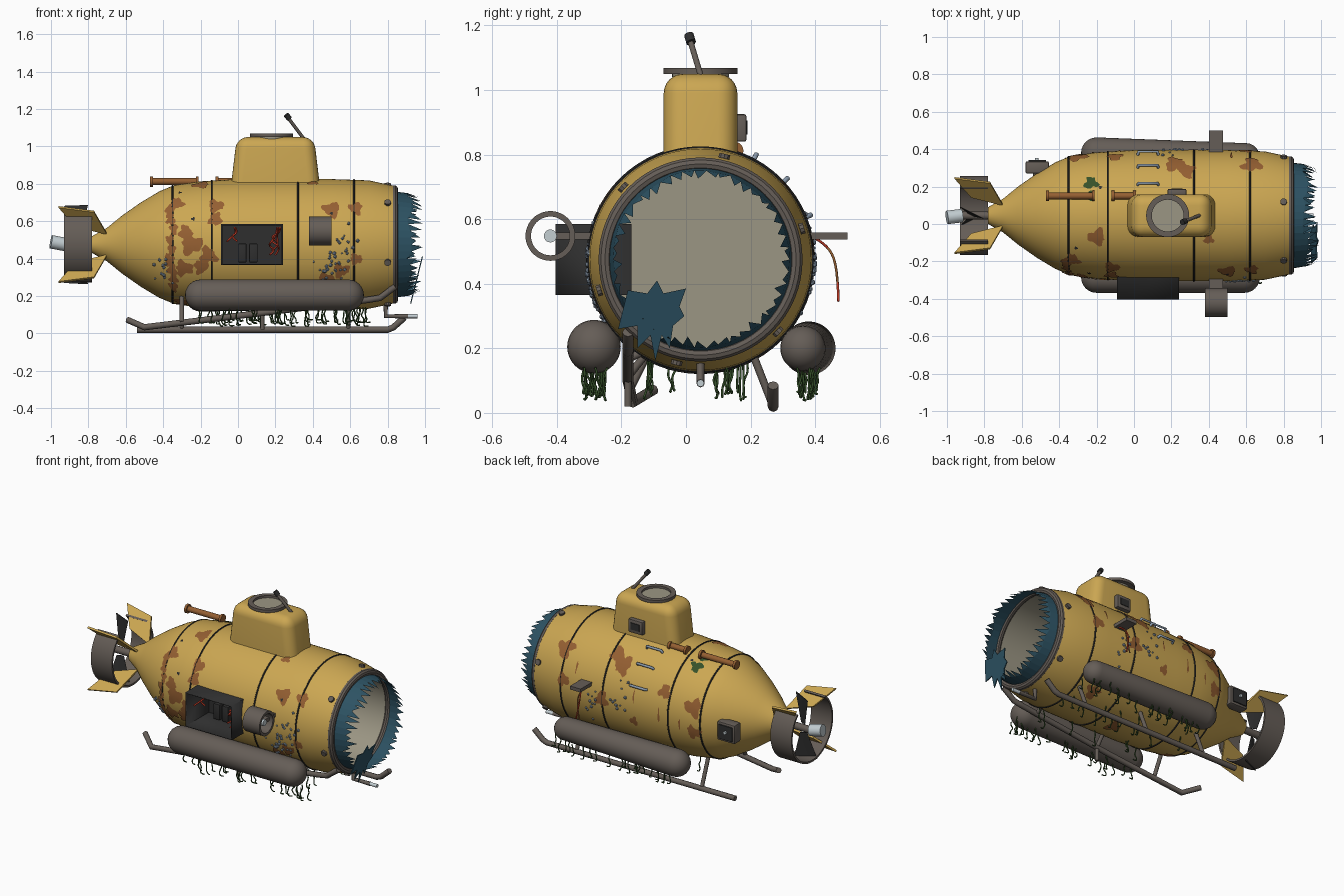
import bpy, bmesh, math, random
from mathutils import Vector, Matrix

random.seed(4)
cube = bpy.data.objects.get("Cube")
if cube:
    bpy.data.objects.remove(cube)


def material(name, *rgb):
    m = bpy.data.materials.new(name)
    m.use_nodes = True
    m.diffuse_color = (*rgb, 1)
    m.node_tree.nodes["Principled BSDF"].inputs["Base Color"].default_value = (*rgb, 1)
    return m


yellow = material("yellow paint", .6, .385, .085)
grey = material("worn grey metal", .13, .11, .095)
beige = material("beige lining", .33, .305, .23)
teal = material("teal glass", .026, .085, .125)
rust = material("rust", .3, .115, .032)
dark = material("dark metal", .028, .028, .028)
red = material("red wire", .55, .045, .02)
green = material("weed green", .035, .08, .022)
light = material("pale metal", .55, .62, .65)
steel = material("blue steel", .26, .33, .42)
CY, CZ = .045, .475


def finish(name, bm, *mats, normals=True):
    if normals:
        bmesh.ops.recalc_face_normals(bm, faces=bm.faces)
    me = bpy.data.meshes.new(name)
    bm.to_mesh(me)
    bm.free()
    for m in mats:
        me.materials.append(m)
    ob = bpy.data.objects.new(name, me)
    bpy.context.collection.objects.link(ob)
    return ob


def revolve(name, profile, mats, centre, axis=(1, 0, 0), arc=(0, 360), loop=False, split=99, n=48):
    """Turn (along, radius) points about an axis; faces from point `split` take the second material."""
    w = Vector(axis).normalized()
    u = Vector((0, 0, 1)).cross(w)
    u = u.normalized() if u.length > .01 else Vector((1, 0, 0))
    v = w.cross(u)
    bm = bmesh.new()
    rows = []
    for i in range(n + 1):
        a = math.radians(arc[0] + (arc[1] - arc[0]) * i / n)
        rows.append([bm.verts.new(Vector(centre) + w * h + (u * math.cos(a) + v * math.sin(a)) * r)
                     for h, r in profile])
    k = len(profile)
    for p, q in zip(rows, rows[1:]):
        for j in range(k if loop else k - 1):
            f = bm.faces.new((p[j], q[j], q[(j + 1) % k], p[(j + 1) % k]))
            f.material_index = int(j >= split)
    if loop and arc[1] - arc[0] < 360:
        bm.faces.new(rows[0])
        bm.faces.new(rows[-1])
    bmesh.ops.remove_doubles(bm, verts=bm.verts, dist=.0001)
    return finish(name, bm, *mats)


def rod(name, a, b, r, mat, n=20):
    d = Vector(b) - Vector(a)
    return revolve(name, [(0, 0), (0, r), (d.length, r), (d.length, 0)], [mat], a, d, n=n)


def ring(name, x, r, t, mat):
    prof = [(t * math.cos(i * math.pi / 5), r + t * math.sin(i * math.pi / 5)) for i in range(10)]
    return revolve(name, prof, [mat], (x, CY, CZ), loop=True, n=64)


def box(name, lo, hi, mat, bevel=0):
    lo, hi = Vector(lo), Vector(hi)
    bm = bmesh.new()
    bmesh.ops.create_cube(bm, size=1, matrix=Matrix.Translation((lo + hi) / 2) @ Matrix.Diagonal((*(hi - lo), 1)))
    if bevel:
        bmesh.ops.bevel(bm, geom=bm.edges[:], offset=bevel, segments=2, affect='EDGES', profile=.5)
    return finish(name, bm, mat)


def tube(name, paths, r, mat, kind='POLY'):
    cu = bpy.data.curves.new(name, 'CURVE')
    cu.dimensions = '3D'
    cu.bevel_depth, cu.bevel_resolution, cu.resolution_u = r, 2, 4
    cu.use_fill_caps = True
    for path in paths:
        s = cu.splines.new(kind)
        s.points.add(len(path) - 1)
        for p, co in zip(s.points, path):
            p.co = (*co, 1)
        if kind == 'NURBS':
            s.use_endpoint_u, s.order_u = True, 3
    cu.materials.append(mat)
    bpy.context.collection.objects.link(bpy.data.objects.new(name, cu))


def plate(name, pts, thick, mat):
    bm = bmesh.new()
    f = bm.faces.new([bm.verts.new(p) for p in pts])
    new = bmesh.ops.extrude_face_region(bm, geom=[f])["geom"]
    bmesh.ops.translate(bm, vec=thick, verts=[g for g in new if isinstance(g, bmesh.types.BMVert)])
    return finish(name, bm, mat)


# Hull with open lined cabin, cut where the equipment box sits
OUTER = [(-.78, 0), (-.78, .045), (-.7, .09), (-.62, .155), (-.52, .225), (-.42, .285), (-.34, .318),
         (-.2, .338), (0, .35), (.5, .35), (.7, .343), (.83, .315)]
hull = revolve("hull", OUTER + [(.83, .285), (-.13, .285), (-.13, 0)], [yellow, beige], (0, CY, CZ),
               split=len(OUTER), n=80)
cutter = box("box_cutter", (-.086, -.42, .369), (.236, -.173, .581), dark)
cut = hull.modifiers.new("box_hole", 'BOOLEAN')
cut.object, cut.solver = cutter, 'EXACT'
bpy.context.view_layer.objects.active = hull
bpy.ops.object.modifier_apply(modifier=cut.name)
bpy.data.objects.remove(cutter)


def on_hull(x, deg, lift=0.0):
    for (x0, r0), (x1, r1) in zip(OUTER[1:], OUTER[2:]):
        if x <= x1:
            break
    r = r0 + (r1 - r0) * (x - x0) / (x1 - x0) + lift
    a = math.radians(deg)
    return Vector((x, CY + r * math.cos(a), CZ + r * math.sin(a)))


for i, x in enumerate((-.35, -.14, .32, .62)):
    ring(f"hull_band_{i}", x, (on_hull(x, 0) - Vector((x, CY, CZ))).length, .005, dark)
ring("window_rim", .835, .296, .021, grey)
for i in range(6):
    rod(f"rim_lug_{i}", on_hull(.8, 17 + i * 60), on_hull(.8, 17 + i * 60, .014), .018, grey, 10)

# Broken glass dome
bm = bmesh.new()


def dome(deg, tilt):
    a, t = math.radians(deg), math.radians(tilt)
    r = .285 * math.cos(t)
    return bm.verts.new((.83 + .3 * math.sin(t), CY + r * math.cos(a), CZ + r * math.sin(a)))


N = 46
lower = [dome(i * 360 / N, 0) for i in range(N)]
upper = [dome(i * 360 / N, random.uniform(13, 20)) for i in range(N)]
for i in range(N):
    j = (i + 1) % N
    bm.faces.new((lower[i], lower[j], upper[j], upper[i]))
    bm.faces.new((upper[i], upper[j], dome((i + random.uniform(.1, .9)) * 360 / N, random.uniform(23, 32))))
finish("broken_glass", bm, teal)
shard = [(-.21, .26), (-.18, .38), (-.12, .37), (-.09, .41), (-.07, .37), (0, .385), (-.02, .33), (-.005, .3),
         (-.04, .27), (-.05, .2), (-.075, .24), (-.095, .16), (-.11, .24), (-.15, .2), (-.15, .27)]
plate("loose_glass_shard", [(.955 + .25 * (z - .3), y, z) for y, z in shard], (.006, 0, 0), teal)

# Tower, hatch and periscope
bm = bmesh.new()
bmesh.ops.create_cube(bm, size=1, matrix=Matrix.Translation((.2, CY, .91)) @ Matrix.Diagonal((.48, .228, .28, 1)))
for v in bm.verts:
    if v.co.z > .9:
        v.co.x = .2 + (v.co.x - .2) * .86
bmesh.ops.bevel(bm, geom=[e for e in bm.edges if max(v.co.z for v in e.verts) > .9],
                offset=.06, segments=6, affect='EDGES', profile=.5)
finish("tower", bm, yellow)
rod("hatch_opening", (.18, CY, 1.04), (.18, CY, 1.054), .088, beige, 40)
revolve("hatch_ring", [(0, .085), (.018, .085), (.018, .115), (0, .115)], [grey], (.18, CY, 1.05), (0, 0, 1), loop=True)
rod("periscope", (.36, .05, 1.03), (.27, .014, 1.15), .009, grey)
rod("periscope_head", (.275, .016, 1.147), (.257, .009, 1.17), .015, dark)
box("tower_panel", (.18, .15, .84), (.28, .187, .925), grey, .006)
box("tower_panel_screen", (.2, .185, .862), (.26, .191, .905), dark)

# Pontoons, the back one dented thinner at its nose
for name, a, b, r2 in (("front", (-.2, -.285, .205), (.59, -.285, .205), .083),
                       ("back", (-.2, .38, .2), (.6, .362, .2), .07)):
    L, r = (Vector(b) - Vector(a)).length, .083
    cap = [(math.sin(math.radians(t)), math.cos(math.radians(t))) for t in range(0, 91, 15)]
    revolve(f"{name}_pontoon", [(-h * r, q * r) for h, q in reversed(cap)] + [(L + h * r2, q * r2) for h, q in cap],
            [grey], a, Vector(b) - Vector(a))

# Skids: the front one hangs tilted
skid = {"front": [(-.59, -.1, .072), (-.5, -.165, .033), (.05, -.18, .1), (.7, -.18, .18), (.76, -.18, .19), (.84, -.18, .25)],
        "back": [(-.54, .27, .02), (.8, .27, .02), (.83, .27, .032), (.89, .27, .085)]}
for name, path in skid.items():
    tube(f"{name}_skid", [path], .017, grey)
for i, x in enumerate((-.3, .13, .59)):
    rod(f"back_strut_{i}", (x, .2, .2), (x, .27, .02), .012, grey)
    rod(f"front_strut_{i}", (x, -.11, .2), (x, -.18, .06 + .12 * (x + .3)), .012, grey)
rod("loose_strut", (.13, -.18, .1), (.13, -.18, .02), .011, grey)
tube("nose_pipe", [[(.79, CY, .17), (.79, CY, .092), (.91, CY, .092)]], .013, grey)
rod("nose_pipe_tip", (.9, CY, .092), (.96, CY, .092), .011, light)

# Tail: duct, the three remaining fins, propeller stumps
revolve("tail_duct", [(-.93, .2), (-.93, .212), (-.78, .212), (-.78, .2)], [grey], (0, CY, CZ + .01),
        arc=(130, 405), loop=True)
for i in range(3):
    a = math.radians(45 + 90 * i)
    u, w = Vector((0, math.cos(a), math.sin(a))), Vector((0, -math.sin(a), math.cos(a)))
    pts = [Vector((x, CY, CZ)) + u * r - w * .006 for x, r in ((-.7, .08), (-.77, .25), (-.96, .285), (-.87, .14))]
    plate(f"tail_fin_{i}", pts, w * .012, yellow)
for i, b in enumerate((1.5, 4.6)):
    u, w = Vector((0, math.cos(b), math.sin(b))), Vector((0, -math.sin(b), math.cos(b)))
    pts = [Vector((-.87 + s * k * 2, CY, CZ)) + u * r + w * s * k
           for r, s, k in ((.03, -1, .008), (.21, -1, .03), (.21, 1, .03), (.03, 1, .008))]
    plate(f"propeller_blade_{i}", pts, (.008, 0, 0), dark)
rod("propeller_shaft", (-.94, CY, CZ), (-.76, CY, CZ), .022, grey)
rod("propeller_hub", (-1, CY - .01, CZ + .015), (-.92, CY, CZ), .036, light)

# Open equipment box with loose wires
bm = bmesh.new()
bmesh.ops.create_cube(bm, size=1, matrix=Matrix.Translation((.075, -.287, CZ)) @ Matrix.Diagonal((.33, .235, .22, 1)))
bm.normal_update()
bmesh.ops.delete(bm, geom=[f for f in bm.faces if f.normal.y < -.9], context='FACES')
case = finish("equipment_box", bm, dark, normals=False)
case.modifiers.new("walls", 'SOLIDIFY').thickness = .01
for i, x in enumerate((.0, .06)):
    box(f"equipment_module_{i}", (x, -.25, .38), (x + .045, -.18, .48), dark, .004)
wires = [[(x + random.uniform(-.03, .03), -.33 + random.uniform(-.04, .04), .565 - k * .024) for k in range(n)]
         for x, n in ((.18, 7), (.19, 7), (.2, 6), (.19, 5), (-.03, 4), (-.02, 4))]
tube("loose_wires", wires, .005, red, 'NURBS')

# Side thruster, its torn-off mate's bracket and cable
T = Vector((.44, -.42, .548))
revolve("side_thruster", [(-.06, .06), (-.06, .077), (.06, .077), (.06, .06)], [grey], T, loop=True)
box("thruster_bracket", (.4, -.43, .537), (.475, -.28, .559), grey)
rod("thruster_hub", T - Vector((.04, 0, 0)), T + Vector((.045, 0, 0)), .02, light)
box("torn_bracket", (.4, .37, .537), (.475, .5, .559), grey)
for name, d, mat in (("red", .012, red), ("rusty", -.012, rust)):
    tube(f"torn_cable_{name}", [[(.44 + d, .4, .54), (.44, .44, .52), (.44 - d, .47, .45), (.44 + d, .472, .345)]],
         .004, mat, 'NURBS')

# Rear lamp box
box("rear_lamp_box", (-.58, .27, .4), (-.455, .335, .52), grey, .008)
box("rear_lamp_panel", (-.565, .334, .415), (-.47, .342, .505), dark)
rod("rear_lamp", (-.52, .33, .465), (-.52, .352, .465), .01, light)

# Rusty deck pipes and grab handles
for i, (a, b) in enumerate(((-.47, -.21), (-.12, .01))):
    rod(f"deck_pipe_{i}", (a, .15, .812), (b, .15, .812), .018, rust)
    for x in (a, b - .015):
        rod(f"pipe_flange_{i}", (x, .15, .812), (x + .015, .15, .812), .028, rust)
tube("grab_handles", [[on_hull(x, d, l) for x, l in ((.02, 0), (.025, .019), (.125, .019), (.13, 0))]
                      for d in (22, 43, 62)], .008, steel)


# Irregular rust, weed and hole patches hugging the hull
def patches(name, spots, mat, lift, stretch=1.0):
    bm = bmesh.new()
    for x, deg, size in spots:
        rings, phase = [[], []], random.uniform(0, 6)
        for i in range(24):
            a = i * math.pi / 12
            k = size * (.88 + .2 * math.sin(3 * a + phase) + .12 * math.sin(5 * a - phase) + random.uniform(-.12, .12))
            for row, f in zip(rings, (.5, 1)):
                row.append(bm.verts.new(on_hull(x + f * k * stretch * math.cos(a),
                                                deg + math.degrees(f * k * math.sin(a) / .34), lift)))
        mid = bm.verts.new(on_hull(x, deg, lift))
        p, q = rings
        for i in range(24):
            j = (i + 1) % 24
            bm.faces.new((mid, p[i], p[j]))
            bm.faces.new((p[i], q[i], q[j], p[j]))
    finish(name, bm, mat)


patches("rust_patches", [
    (-.33, 137, .045), (-.2, 110, .05), (-.12, 143, .045), (-.12, 157, .04), (-.25, 180, .06), (-.16, 190, .05),
    (-.28, 168, .04), (-.29, 203, .05), (-.2, 201, .04), (.5, 148, .05), (.63, 146, .04), (.63, 193, .035),
    (.55, 203, .045), (.47, 212, .045), (-.3, 17, .06), (-.1, 25, .045), (.22, 38, .06), (.28, 47, .05),
    (.63, 38, .06), (.4, 111, .03), (.32, 0, .05), (-.31, -10, .05), (.6, 8, .045), (.1, -14, .03), (-.3, 250, .05),
    (.2, 270, .05), (.5, 300, .05)], rust, .004)
patches("rust_band", [(random.uniform(-.37, -.34), d, random.uniform(.03, .042)) for d in range(145, 232, 10)], rust, .005, .7)
patches("rust_streaks", [(-.08, 0, .05), (.1, 12, .04), (-.22, -4, .04), (.52, 24, .04)], rust, .004, .15)
patches("weed_patch", [(-.23, 59, .04), (-.24, 72, .03)], green, .005)
patches("punctures", [(-.24, 156, .011), (-.18, 64, .01), (-.31, 122, .01), (.5, 152, .009)], dark, .006)

# Barnacles
bm = bmesh.new()
for x, deg, n in ((-.4, 208, 16), (.55, 185, 24), (.5, 203, 20), (.2, 8, 12), (.4, -10, 12)):
    for _ in range(n):
        p = on_hull(random.gauss(x, .04), random.gauss(deg, 9), .002)
        bmesh.ops.create_icosphere(bm, subdivisions=1, radius=random.uniform(.005, .011), matrix=Matrix.Translation(p))
finish("barnacles", bm, steel)

# Hanging weeds
weeds = []
for y, spread, top, n in ((-.285, .035, .14, 26), (.375, .035, .14, 24), (.13, .07, .16, 14), (-.07, .07, .16, 7)):
    for _ in range(n):
        x, yy, end = random.uniform(-.25, .7), y + random.uniform(-spread, spread), random.uniform(.035, .07)
        path = [(x + random.uniform(-.012, .012), yy + random.uniform(-.01, .01), top + (end - top) * k / 4) for k in range(5)]
        weeds.append(path + [(x + .018, yy, end + .005)])
tube("hanging_weeds", weeds, .0035, green, 'NURBS')

# Smooth shading with sharp edges kept
bpy.ops.object.select_all(action='DESELECT')
for ob in bpy.context.collection.objects:
    if ob.type == 'MESH' and not ob.name.startswith(("broken", "loose_glass", "barnacles")):
        ob.select_set(True)
        bpy.context.view_layer.objects.active = ob
bpy.ops.object.shade_smooth_by_angle(angle=math.radians(35))
